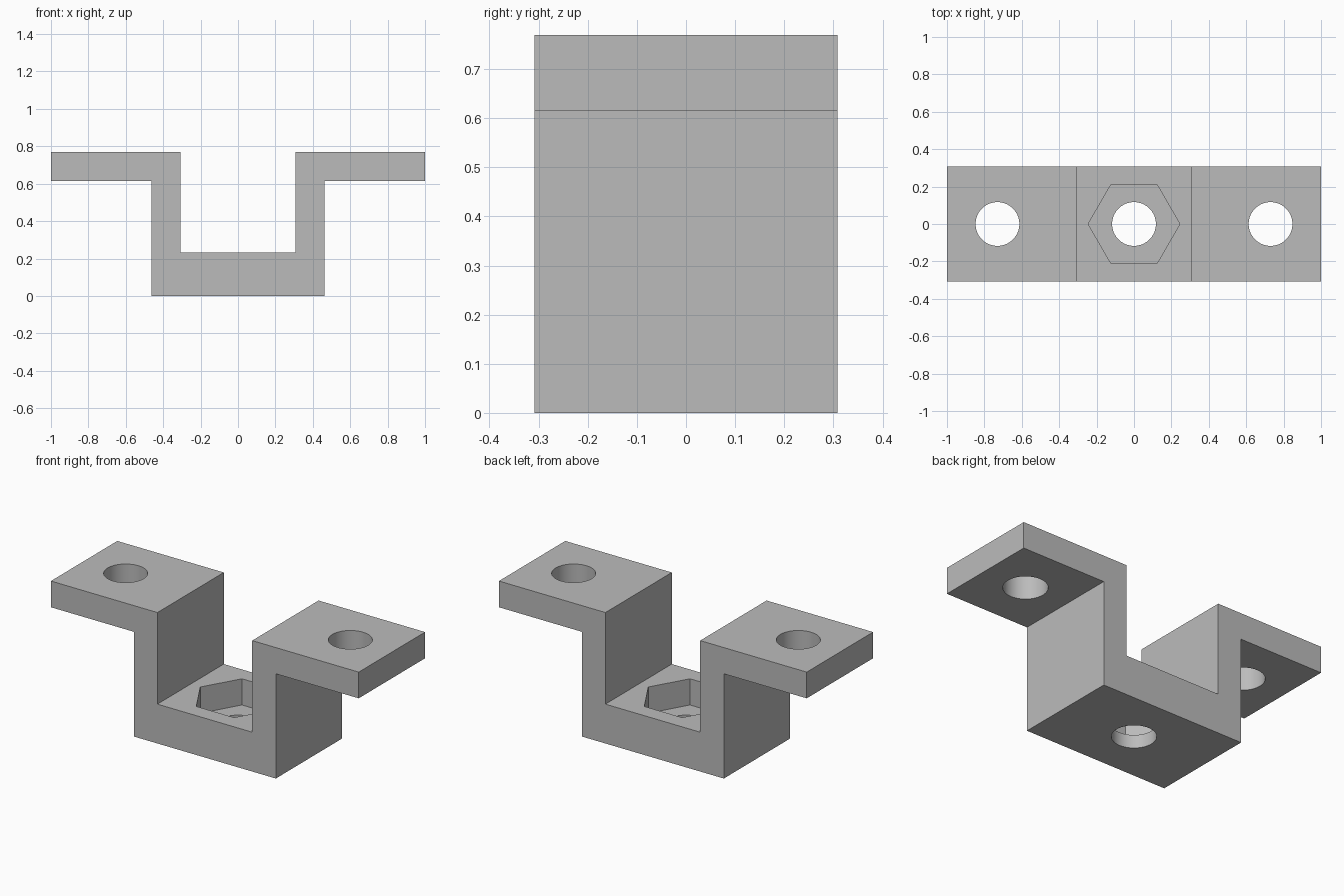
import bpy, bmesh, math

cube = bpy.data.objects.get("Cube")
if cube:
    bpy.data.objects.remove(cube, do_unlink=True)

# Dimensions
HALF_DEPTH = 0.308
HEIGHT, FLANGE_UNDERSIDE, BASE_TOP = 0.769, 0.615, 0.231
INNER, OUTER, END = 0.308, 0.4615, 1.0
HOLE_X, HOLE_RADIUS = 0.73, 0.117
NUT_RADIUS, NUT_FLOOR = 0.245, 0.077

grey = bpy.data.materials.new("plain grey")
grey.use_nodes = True
colour = (0.5, 0.5, 0.5, 1)
grey.diffuse_color = colour
grey.node_tree.nodes["Principled BSDF"].inputs["Base Color"].default_value = colour


def add_object(name, bm):
    bmesh.ops.recalc_face_normals(bm, faces=bm.faces)
    mesh = bpy.data.meshes.new(name)
    bm.to_mesh(mesh)
    bm.free()
    mesh.materials.append(grey)
    obj = bpy.data.objects.new(name, mesh)
    bpy.context.collection.objects.link(obj)
    return obj


def cut_prism(target, x, radius, sides, low, high):
    """Subtract an upright prism from the target."""
    bpy.ops.mesh.primitive_cylinder_add(vertices=sides, radius=radius, depth=high - low,
                                        location=(x, 0, (low + high) / 2))
    cutter = bpy.context.object
    if sides == 6:
        cutter.rotation_euler.z = math.radians(30)
    cutter.data.materials.append(grey)
    cutter.hide_render = True
    mod = target.modifiers.new("cut", 'BOOLEAN')
    mod.operation = 'DIFFERENCE'
    mod.solver = 'EXACT'
    mod.object = cutter
    bpy.context.view_layer.objects.active = target
    bpy.ops.object.modifier_apply(modifier=mod.name)
    bpy.data.objects.remove(cutter, do_unlink=True)


# Bracket body: mirrored half profile, extruded front to back
half = [(OUTER, 0), (OUTER, FLANGE_UNDERSIDE), (END, FLANGE_UNDERSIDE),
        (END, HEIGHT), (INNER, HEIGHT), (INNER, BASE_TOP)]
profile = half + [(-x, z) for x, z in reversed(half)]
bm = bmesh.new()
face = bm.faces.new([bm.verts.new((x, -HALF_DEPTH, z)) for x, z in profile])
new = bmesh.ops.extrude_face_region(bm, geom=[face])["geom"]
bmesh.ops.translate(bm, vec=(0, 2 * HALF_DEPTH, 0),
                    verts=[v for v in new if isinstance(v, bmesh.types.BMVert)])
bracket = add_object("mounting_bracket", bm)

# Hexagonal nut pocket, then the three bolt holes
cut_prism(bracket, 0, NUT_RADIUS, 6, NUT_FLOOR, 0.4)
for x in (-HOLE_X, 0, HOLE_X):
    cut_prism(bracket, x, HOLE_RADIUS, 64, -0.1, 1)

bpy.ops.object.select_all(action='DESELECT')
bracket.select_set(True)
bpy.context.view_layer.objects.active = bracket
bpy.ops.object.shade_smooth_by_angle(angle=math.radians(30))
